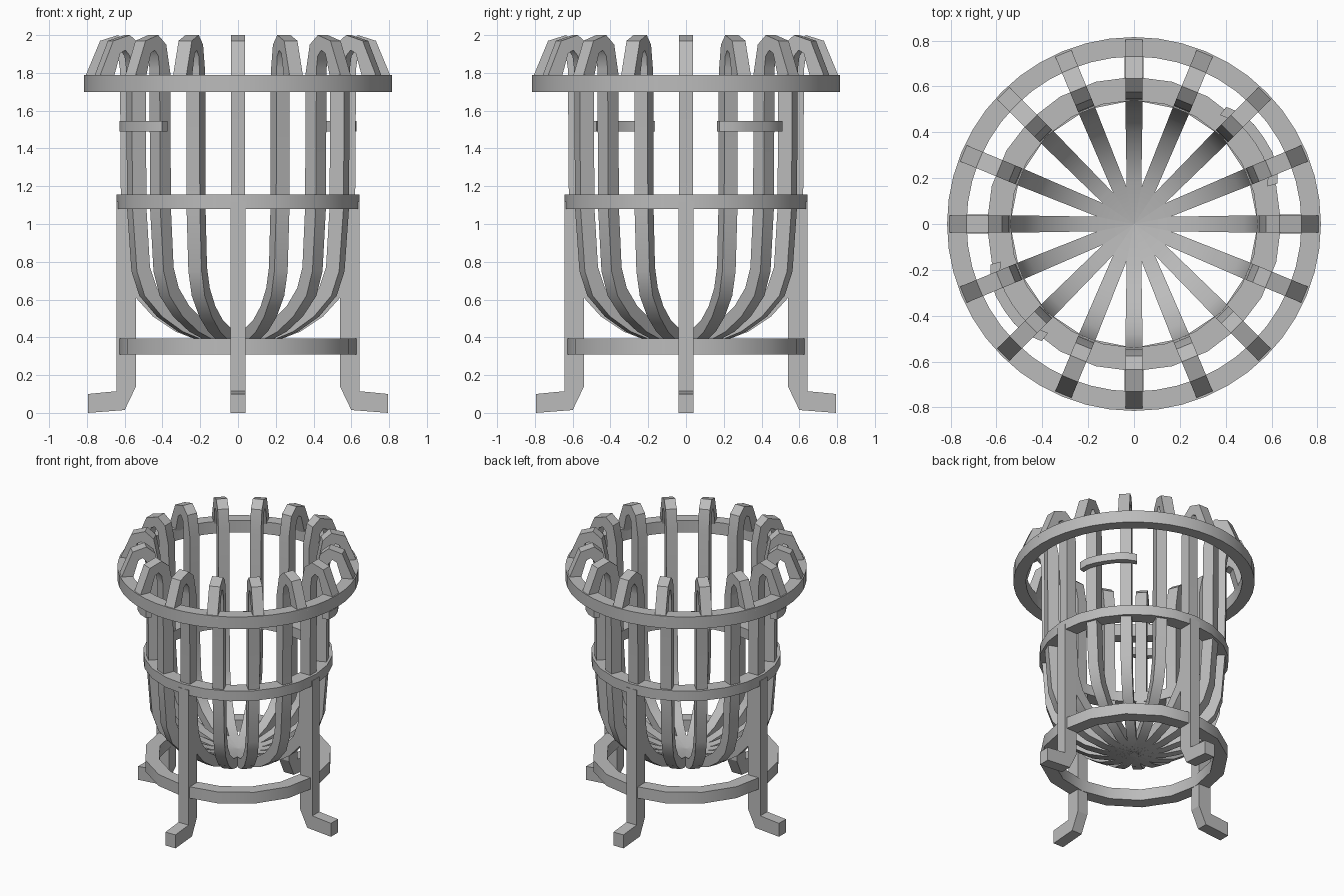
import bpy
import bmesh
from math import radians, sin, cos, tau

cube = bpy.data.objects.get("Cube")
if cube:
    bpy.data.objects.remove(cube, do_unlink=True)

iron = bpy.data.materials.new("grey_iron")
iron.use_nodes = True
GREY = (0.5, 0.5, 0.5, 1)
iron.diffuse_color = GREY
iron.node_tree.nodes["Principled BSDF"].inputs["Base Color"].default_value = GREY


def sweep(name, sections, closed=False, angle=0.0, smooth=35):
    """Join four-cornered sections into a bar, turned about z."""
    bm = bmesh.new()
    loops = [[bm.verts.new(p) for p in s] for s in sections]
    count = len(loops)
    for i in range(count if closed else count - 1):
        a, b = loops[i], loops[(i + 1) % count]
        for j in range(4):
            k = (j + 1) % 4
            bm.faces.new((a[j], a[k], b[k], b[j]))
    if not closed:
        bm.faces.new(loops[0])
        bm.faces.new(loops[-1])
    return finish(name, bm, angle, smooth)


def finish(name, bm, angle, smooth):
    bmesh.ops.recalc_face_normals(bm, faces=bm.faces)
    mesh = bpy.data.meshes.new(name)
    bm.to_mesh(mesh)
    bm.free()
    mesh.materials.append(iron)
    obj = bpy.data.objects.new(name, mesh)
    bpy.context.collection.objects.link(obj)
    obj.rotation_euler.z = angle
    bpy.ops.object.select_all(action="DESELECT")
    obj.select_set(True)
    bpy.context.view_layer.objects.active = obj
    bpy.ops.object.shade_smooth_by_angle(angle=radians(smooth))
    return obj


def arc_section(a, inner, outer, low, high):
    c, s = cos(a), sin(a)
    return [(r * c, r * s, z) for r, z in
            ((inner, low), (outer, low), (outer, high), (inner, high))]


def ring(name, inner, outer, low, high, sides):
    sweep(name, [arc_section(tau * i / sides, inner, outer, low, high)
                 for i in range(sides)], closed=True)


# Basket ribs: outer and inner (radius, height) pairs from floor to hooked rim
RIB = [((0, .355), (0, .43)), ((.20, .38), (.18, .45)),
       ((.33, .43), (.29, .49)), ((.45, .51), (.40, .565)),
       ((.55, .62), (.48, .66)), ((.595, .75), (.52, .77)),
       ((.62, 1.08), (.54, 1.08)), ((.625, 1.82), (.545, 1.80)),
       ((.635, 1.89), (.575, 1.95)), ((.66, 1.92), (.635, 2.0)),
       ((.69, 1.905), (.73, 1.97)), ((.735, 1.75), (.813, 1.77))]


def rib_section(pair):
    (ro, zo), (ri, zi) = pair
    w = 0.029 + 0.009 * min(1, ro / 0.6)
    return [(ro, -w, zo), (ro, w, zo), (ri, w, zi), (ri, -w, zi)]


for n in range(16):
    sweep(f"basket_rib_{n + 1}", [rib_section(p) for p in RIB], angle=tau * n / 16)

# Hoops
ring("top_hoop", .73, .815, 1.70, 1.79, 48)
ring("middle_hoop", .54, .642, 1.08, 1.155, 24)
ring("bottom_hoop", .54, .635, .31, .395, 16)

# Legs with outward feet
LEG = [(.54, 1.12), (.54, .14), (.60, .015), (.795, 0),
       (.795, .10), (.642, .115), (.642, 1.12)]
for n in range(4):
    bm = bmesh.new()
    face = bm.faces.new([bm.verts.new((r, -.041, z)) for r, z in LEG])
    out = bmesh.ops.extrude_face_region(bm, geom=[face])
    moved = [v for v in out["geom"] if isinstance(v, bmesh.types.BMVert)]
    bmesh.ops.translate(bm, verts=moved, vec=(0, .082, 0))
    finish(f"leg_{n + 1}", bm, tau * n / 4, 25)

# Curved carrying handles, each bridging two ribs
for name, middle in (("left_handle", 33.75), ("right_handle", 213.75)):
    sections = []
    for i in range(7):
        t = i / 3 - 1
        rise = 0.03 * (1 - t ** 4)
        sections.append(arc_section(radians(middle + 18 * t), .605 + rise,
                                    .65 + rise, 1.49, 1.545))
    sweep(name, sections)
